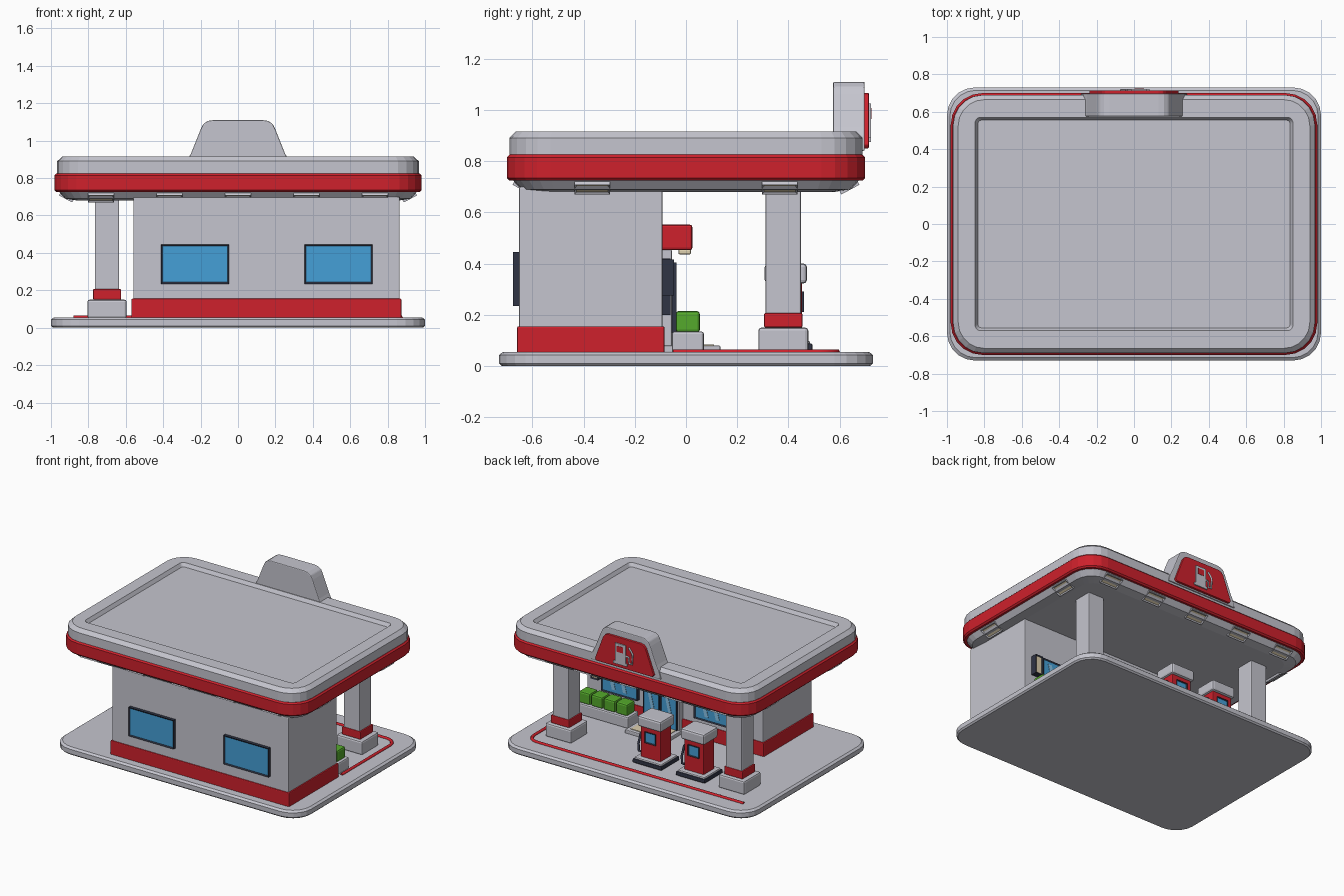
import bpy, bmesh
from math import pi, sin, cos, radians
from mathutils import Matrix, Vector

if "Cube" in bpy.data.objects:
    bpy.data.objects.remove(bpy.data.objects["Cube"])


def material(name, rgb):
    m = bpy.data.materials.new(name)
    m.use_nodes = True
    m.diffuse_color = (*rgb, 1)
    m.node_tree.nodes["Principled BSDF"].inputs["Base Color"].default_value = (*rgb, 1)
    return m


GREY = material("light_grey", (0.56, 0.56, 0.62))
RED = material("red", (0.62, 0.015, 0.025))
BLUE = material("glass_blue", (0.06, 0.35, 0.68))
PALE = material("glass_glint", (0.25, 0.55, 0.8))
DARK = material("dark_navy", (0.03, 0.035, 0.06))
GREEN = material("leaf_green", (0.09, 0.4, 0.025))
CREAM = material("lamp_cream", (0.72, 0.62, 0.42))


def finish(name, bm, mats, bevel=0):
    bmesh.ops.recalc_face_normals(bm, faces=bm.faces)
    me = bpy.data.meshes.new(name)
    bm.to_mesh(me)
    bm.free()
    for m in mats:
        me.materials.append(m)
    ob = bpy.data.objects.new(name, me)
    bpy.context.collection.objects.link(ob)
    if bevel:
        mod = ob.modifiers.new("bevel", "BEVEL")
        mod.width = bevel
        mod.segments = 2
    return ob


def box(name, x, y, z, mat, bevel=0.006):
    """Box from (min, max) pairs."""
    bm = bmesh.new()
    size = Matrix.Diagonal((x[1] - x[0], y[1] - y[0], z[1] - z[0], 1))
    mid = Matrix.Translation([(a + b) / 2 for a, b in (x, y, z)])
    bmesh.ops.create_cube(bm, size=1, matrix=mid @ size)
    return finish(name, bm, [mat], bevel)


def block(name, cx, cy, w, d, z, mat, bevel=0.006):
    return box(name, (cx - w / 2, cx + w / 2), (cy - d / 2, cy + d / 2), z, mat, bevel)


def loft(name, rings, mats, bands):
    """Stack of rounded rectangles (half x, half y, radius, z); bands colour the walls."""
    bm = bmesh.new()
    loops = []
    for hx, hy, r, z in rings:
        loop = []
        for k, (sx, sy) in enumerate(((1, 1), (-1, 1), (-1, -1), (1, -1))):
            for i in range(6):
                a = (k + i / 5) * pi / 2
                loop.append(bm.verts.new((sx * (hx - r) + r * cos(a), sy * (hy - r) + r * sin(a), z)))
        loops.append(loop)
    for lo, hi, band in zip(loops, loops[1:], bands):
        for i in range(len(lo)):
            j = (i + 1) % len(lo)
            bm.faces.new((lo[i], lo[j], hi[j], hi[i])).material_index = band
    bm.faces.new(loops[0][::-1])
    bm.faces.new(loops[-1])
    return finish(name, bm, mats)


def prism(name, pts, y0, y1, mat, bevel=0):
    """Front outline (x, z) pushed along y."""
    bm = bmesh.new()
    face = bm.faces.new([bm.verts.new((x, y0, z)) for x, z in pts])
    out = bmesh.ops.extrude_face_region(bm, geom=[face])["geom"]
    bmesh.ops.translate(bm, vec=(0, y1 - y0, 0), verts=[v for v in out if isinstance(v, bmesh.types.BMVert)])
    return finish(name, bm, [mat], bevel)


def framed(name, loc, w, h, d, fill, frame=DARK, turn=0, tilt=0, rim=0.012):
    """Framed panel with a recessed fill; faces -y before turning."""
    bm = bmesh.new()
    bmesh.ops.create_cube(bm, size=1, matrix=Matrix.Diagonal((w, d, h, 1)))
    bm.normal_update()
    front = min(bm.faces, key=lambda f: f.normal.y)
    bmesh.ops.inset_individual(bm, faces=[front], thickness=rim, depth=-0.006)
    front.material_index = 1
    rot = Matrix.Rotation(turn, 4, "Z") @ Matrix.Rotation(tilt, 4, "X")
    bm.transform(Matrix.Translation(loc) @ rot)
    return finish(name, bm, [frame, fill])


def tube(name, pts, radius, mat):
    cu = bpy.data.curves.new(name, "CURVE")
    cu.dimensions = "3D"
    cu.bevel_depth = radius
    cu.bevel_resolution = 1
    cu.use_fill_caps = True
    sp = cu.splines.new("POLY")
    sp.points.add(len(pts) - 1)
    for p, co in zip(sp.points, pts):
        p.co = (*co, 1)
    cu.materials.append(mat)
    ob = bpy.data.objects.new(name, cu)
    bpy.context.collection.objects.link(ob)


# ground slab and painted kerb line
loft("ground_slab", [(0.99, 0.72, 0.14, 0), (1, 0.73, 0.15, 0.01), (1, 0.73, 0.15, 0.043), (0.985, 0.715, 0.14, 0.055)],
     [GREY], (0, 0, 0))
arc = [(0.79 + 0.08 * sin(a), 0.51 + 0.08 * cos(a), 0.054) for a in (radians(18 * i) for i in range(6))]
tube("kerb_line", [(-0.88, 0.59, 0.054)] + arc + [(0.87, -0.05, 0.054)], 0.012, RED)

# shop
box("shop_walls", (-0.56, 0.864), (-0.652, -0.092), (0.05, 0.7), GREY)
box("shop_skirting", (-0.57, 0.874), (-0.66, -0.084), (0.05, 0.155), RED)
for x in (-0.23, 0.537):
    framed("front_window", (x, -0.66, 0.34), 0.365, 0.21, 0.03, BLUE)
for x in (-0.165, 0.585):
    framed("forecourt_window", (x, -0.078, 0.31), 0.29, 0.22, 0.035, BLUE, turn=pi)
    for s in (-0.06, 0.03):
        prism("window_glint", [(x + s, 0.23), (x + s + 0.03, 0.23), (x + s + 0.07, 0.39), (x + s + 0.04, 0.39)],
              -0.067, -0.064, PALE)
for x in (-0.355, 0.775):
    framed("wall_lamp", (x, -0.07, 0.345), 0.06, 0.14, 0.045, CREAM, turn=pi)

# entrance
box("door_frame", (0.09, 0.39), (-0.1, -0.055), (0.05, 0.455), GREY)
for x in (0.17, 0.31):
    framed("door_leaf", (x, -0.052, 0.235), 0.13, 0.34, 0.03, BLUE, turn=pi, rim=0.008)
    prism("door_glint", [(x - 0.04, 0.12), (x - 0.015, 0.12), (x + 0.035, 0.34), (x + 0.01, 0.34)], -0.043, -0.04, PALE)
box("door_canopy", (0.08, 0.4), (-0.1, 0.025), (0.452, 0.552), RED, 0.01)
for x in (0.17, 0.31):
    block("canopy_lamp", x, -0.005, 0.08, 0.05, (0.436, 0.455), CREAM)
box("door_step", (0.08, 0.4), (-0.09, 0.135), (0.05, 0.08), GREY)
box("door_mat", (0.11, 0.37), (-0.04, 0.11), (0.078, 0.084), CREAM, 0)

# planter
box("planter", (0.42, 0.85), (-0.055, 0.07), (0.05, 0.135), GREY, 0.01)
for i in range(4):
    block("hedge_block", 0.485 + i * 0.1, 0.007, 0.092, 0.094, (0.13, 0.215), GREEN, 0.012)

# canopy pillars
for x in (-0.7, 0.7):
    block("pillar_foot", x, 0.38, 0.21, 0.195, (0.05, 0.15), GREY, 0.012)
    block("pillar_band", x, 0.38, 0.15, 0.15, (0.15, 0.207), RED)
    block("pillar_shaft", x, 0.38, 0.13, 0.138, (0.2, 0.69), GREY)

# roof: underside bowl, red fascia, grey parapet and sunken deck
loft("roof", [(0.86, 0.58, 0.1, 0.68), (0.925, 0.645, 0.13, 0.69), (0.955, 0.675, 0.15, 0.725), (0.97, 0.69, 0.16, 0.725),
              (0.98, 0.7, 0.17, 0.735), (0.98, 0.7, 0.17, 0.815), (0.97, 0.69, 0.16, 0.825), (0.967, 0.69, 0.16, 0.825),
              (0.967, 0.69, 0.16, 0.89), (0.94, 0.665, 0.14, 0.915), (0.85, 0.57, 0.03, 0.915), (0.835, 0.555, 0.02, 0.89)],
     [GREY, RED], (0, 0, 1, 1, 1, 1, 1, 0, 0, 0, 0))

# lamps under the eaves
tilt = radians(62)
for i in range(5):
    for side, turn in ((-1, 0), (1, pi)):
        framed("eave_lamp", (0.366 * (i - 2), side * 0.635, 0.702), 0.14, 0.08, 0.03, CREAM, GREY, turn, tilt)
for y in (-0.366, 0.366):
    for side, turn in ((-1, -pi / 2), (1, pi / 2)):
        framed("eave_lamp", (side * 0.915, y, 0.702), 0.14, 0.08, 0.03, CREAM, GREY, turn, tilt)


# roof sign
def mirrored(half):
    return half + [(-x, z) for x, z in reversed(half)]


prism("sign_body", mirrored([(-0.285, 0.84), (-0.268, 0.9), (-0.25, 0.935), (-0.2, 1.06), (-0.185, 1.09), (-0.16, 1.106),
                             (-0.13, 1.11)]), 0.575, 0.698, GREY, 0.006)
prism("sign_panel", mirrored([(-0.225, 0.85), (-0.238, 0.865), (-0.172, 1.04), (-0.155, 1.06), (-0.13, 1.067)]),
      0.69, 0.714, RED, 0.004)
box("sign_pump_body", (-0.015, 0.07), (0.71, 0.722), (0.89, 1.025), GREY, 0)
box("sign_pump_base", (-0.028, 0.083), (0.71, 0.722), (0.875, 0.893), GREY, 0)
box("sign_pump_screen", (0.002, 0.053), (0.715, 0.724), (0.965, 1.008), RED, 0)
tube("sign_pump_hose", [(-0.015, 0.715, 0.945), (-0.037, 0.715, 0.945), (-0.042, 0.715, 0.9), (-0.065, 0.715, 0.9),
                        (-0.07, 0.715, 0.975), (-0.04, 0.715, 1.015)], 0.007, GREY)

# fuel pumps
for x in (-0.03, -0.38):
    block("pump_plinth", x, 0.39, 0.22, 0.19, (0.05, 0.1), GREY, 0.01)
    block("pump_bumper", x, 0.39, 0.235, 0.208, (0.06, 0.088), DARK)
    block("pump_body", x, 0.39, 0.16, 0.125, (0.09, 0.33), RED)
    block("pump_cap", x, 0.39, 0.19, 0.165, (0.322, 0.4), GREY, 0.014)
    for side, turn in ((-1, 0), (1, pi)):
        framed("pump_screen", (x, 0.39 + side * 0.06, 0.25), 0.09, 0.08, 0.02, BLUE, DARK, turn, rim=0.008)
    block("pump_nozzle", x + 0.088, 0.39, 0.025, 0.04, (0.2, 0.29), DARK)
    tube("pump_hose", [(x + 0.09, 0.39, 0.27), (x + 0.115, 0.4, 0.24), (x + 0.12, 0.42, 0.17), (x + 0.11, 0.43, 0.125),
                       (x + 0.095, 0.425, 0.12), (x + 0.078, 0.42, 0.15)], 0.009, DARK)
